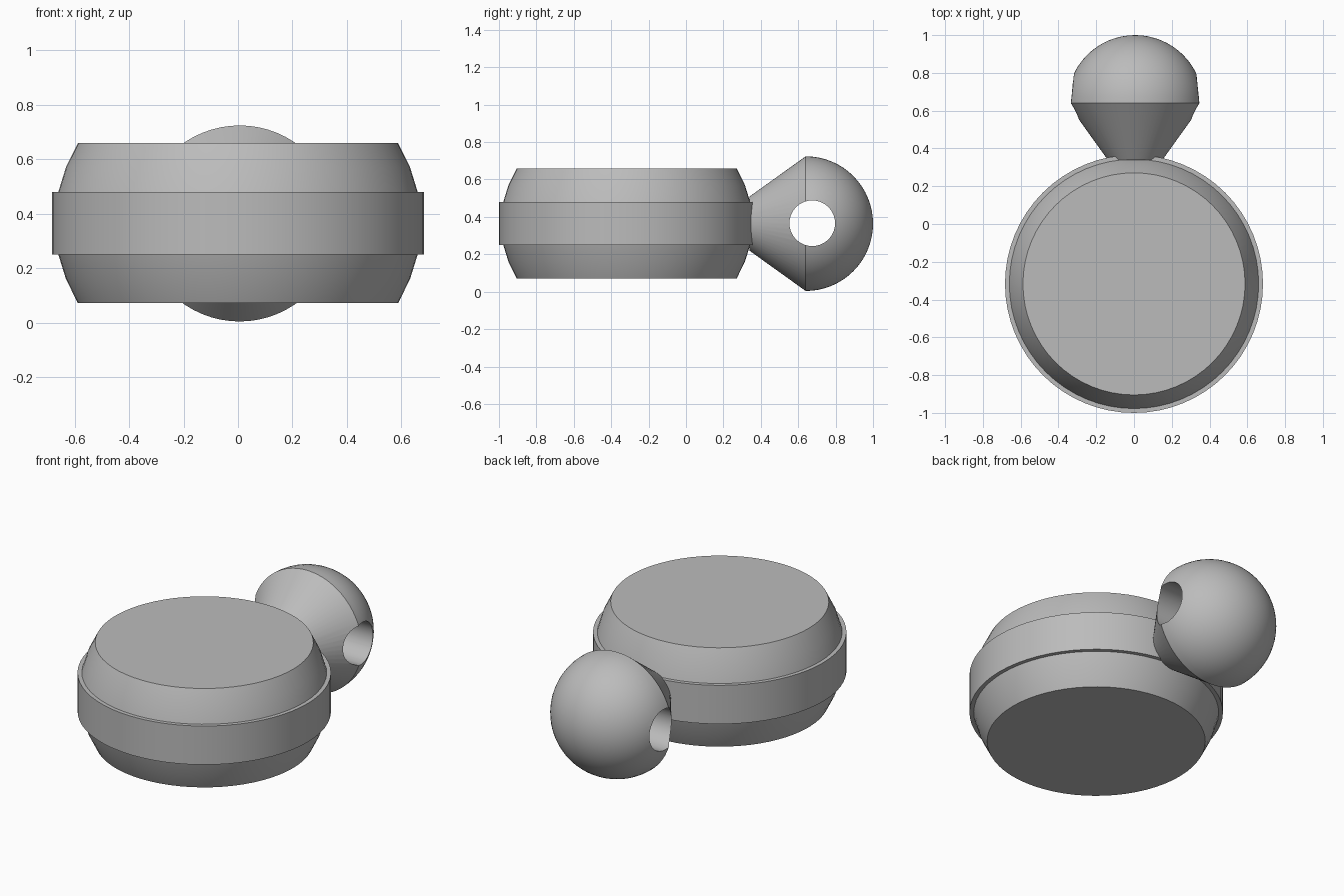
import bpy
import math
from mathutils import Matrix, Vector

SIDES = 64

old = bpy.data.objects.get("Cube")
if old:
    bpy.data.objects.remove(old, do_unlink=True)

grey = bpy.data.materials.new("plain grey")
grey.use_nodes = True
grey.diffuse_color = (0.5, 0.5, 0.5, 1)
grey.node_tree.nodes["Principled BSDF"].inputs["Base Color"].default_value = grey.diffuse_color


def lathe(name, profile, place):
    """Turn (radius, height) points about z, then move into place; radius 0 makes a pole."""
    verts, rings, faces = [], [], []
    for r, h in profile:
        count = SIDES if r > 0 else 1
        rings.append([len(verts) + i for i in range(count)])
        for i in range(count):
            a = math.tau * i / SIDES
            verts.append(place @ Vector((r * math.cos(a), r * math.sin(a), h)))
    for low, high in zip(rings, rings[1:]):
        for i in range(SIDES):
            j = (i + 1) % SIDES
            if len(high) == 1:
                faces.append((low[i], low[j], high[0]))
            else:
                faces.append((low[i], low[j], high[j], high[i]))
    faces.append(rings[0][::-1])
    if len(rings[-1]) > 1:
        faces.append(rings[-1])
    mesh = bpy.data.meshes.new(name)
    mesh.from_pydata(verts, [], faces)
    mesh.materials.append(grey)
    obj = bpy.data.objects.new(name, mesh)
    bpy.context.collection.objects.link(obj)
    return obj


def select(obj):
    bpy.ops.object.select_all(action="DESELECT")
    obj.select_set(True)
    bpy.context.view_layer.objects.active = obj


def smooth(obj):
    select(obj)
    bpy.ops.object.shade_smooth_by_angle(angle=math.radians(30))


# Round body: curved shoulders above and below a raised straight band
half = [(0.683, 0.115), (0.66, 0.115), (0.632, 0.205), (0.588, 0.294)]
profile = [(r, -h) for r, h in reversed(half)] + half
body = lathe("round_body", profile, Matrix.Translation((0, -0.317, 0.365)))
smooth(body)

# Hanging loop: a cone flaring from the body into a half ball
R = 0.36
steps = 16
dome = [(R * math.cos(t), R * math.sin(t))
        for t in (math.pi / 2 * i / steps for i in range(steps))]
place = Matrix.Translation((0.006, 0.64, R + 0.004)) @ Matrix.Rotation(-math.pi / 2, 4, "X")
loop = lathe("hanging_loop", [(0.145, -0.3)] + dome + [(0, R)], place)

# Cross hole through the loop
hole_place = Matrix.Translation((0, 0.675, 0.366)) @ Matrix.Rotation(math.pi / 2, 4, "Y")
cutter = lathe("hole_cutter", [(0.122, -0.6), (0.122, 0.6)], hole_place)
cutter.hide_render = True
cut = loop.modifiers.new("hole", "BOOLEAN")
cut.operation = "DIFFERENCE"
cut.solver = "EXACT"
cut.object = cutter
select(loop)
bpy.ops.object.modifier_apply(modifier=cut.name)
bpy.data.objects.remove(cutter, do_unlink=True)
smooth(loop)
